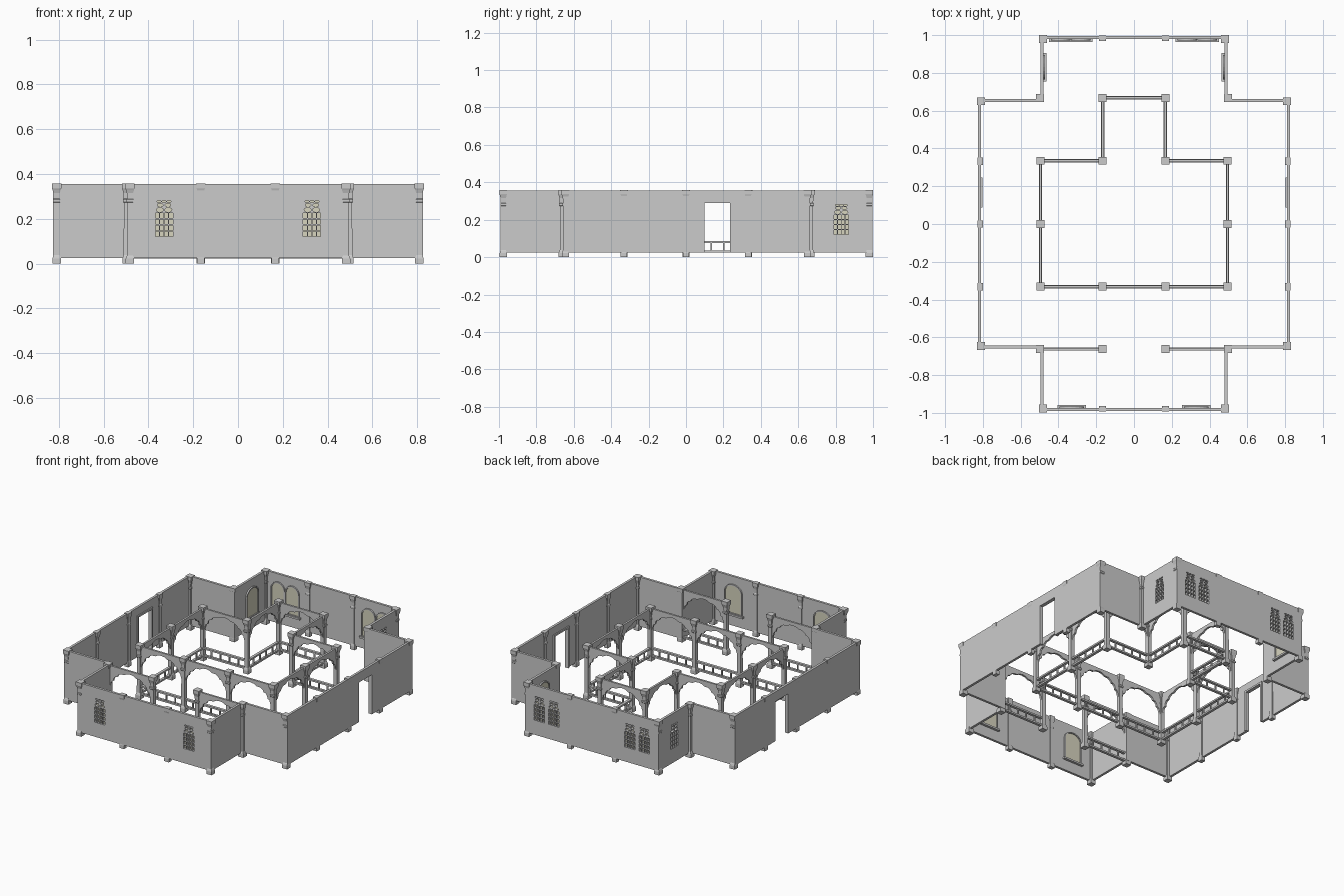
import bpy, bmesh
from math import sin, cos, pi
from mathutils import Vector, Matrix

if "Cube" in bpy.data.objects:
    bpy.data.objects.remove(bpy.data.objects["Cube"])

glass = bpy.data.materials.new("window_glass")
glass.diffuse_color = (0.68, 0.66, 0.52, 1)
glass.use_nodes = True
glass.node_tree.nodes["Principled BSDF"].inputs["Base Color"].default_value = glass.diffuse_color
Z0, Z1, T = 0.025, 0.355, 0.016          # wall bottom, wall top, wall thickness


def add(name, mesh, mat=None):
    ob = bpy.data.objects.new(name, mesh)
    bpy.context.collection.objects.link(ob)
    if mat:
        mesh.materials.append(mat)
    return ob


class Line:
    """Upright drawing plane between two plan points: along, up, outward."""
    def __init__(self, a, b):
        self.a, d = Vector((*a, 0)), Vector((b[0] - a[0], b[1] - a[1], 0))
        self.len, self.u = d.length, d.normalized()
        self.w = self.u.cross(Vector((0, 0, 1)))

    def at(self, x, y):
        return (Vector((x, y, 0)) - self.a).dot(self.u)

    def plate(self, name, loops, thick, off=0.0, mat=None):
        """Extruded flat shape; loops after the first are holes."""
        cu = bpy.data.curves.new(name, 'CURVE')
        cu.dimensions, cu.fill_mode, cu.extrude = '2D', 'BOTH', thick / 2
        for pts in loops:
            sp = cu.splines.new('POLY')
            sp.points.add(len(pts) - 1)
            sp.use_cyclic_u = True
            for p, (s, z) in zip(sp.points, pts):
                p.co = (s, z, 0, 1)
        tmp = bpy.data.objects.new(name, cu)
        me = bpy.data.meshes.new_from_object(tmp)
        bpy.data.objects.remove(tmp)
        me.materials.clear()
        for f in me.polygons:
            f.use_smooth = False
        m = Matrix((self.u, Vector((0, 0, 1)), self.w)).transposed().to_4x4()
        m.translation = self.a + self.w * off
        me.transform(m)
        return add(name, me, mat)


def rect(x0, z0, x1, z1):
    return [(x0, z0), (x1, z0), (x1, z1), (x0, z1)]


def oval(x, z, rx, rz, n=10):
    return [(x + rx * cos(2 * pi * i / n), z + rz * sin(2 * pi * i / n)) for i in range(n)]


def arched(x, half, z0, spring, top, n=10):
    return [(x - half, z0), (x + half, z0)] + [
        (x + half * cos(pi * i / n), spring + (top - spring) * sin(pi * i / n)) for i in range(n + 1)]


# ---- square column: stacked rings with base, shaft, collar, flare and cap
PROFILE = [(.019, 0), (.019, .022), (.016, .032), (.013, .038), (.0125, .272), (.016, .276),
           (.016, .286), (.013, .29), (.014, .315), (.019, .332), (.021, .336), (.021, .358)]


def column(name, x, y, sx=1.0, sy=1.0):
    bm = bmesh.new()
    rings = [[bm.verts.new((x + i * h * sx, y + j * h * sy, z))
              for i, j in ((-1, -1), (1, -1), (1, 1), (-1, 1))] for h, z in PROFILE]
    bm.faces.new(rings[0][::-1])
    bm.faces.new(rings[-1])
    for lo, hi in zip(rings, rings[1:]):
        for k in range(4):
            bm.faces.new((lo[k], lo[(k + 1) % 4], hi[(k + 1) % 4], hi[k]))
    me = bpy.data.meshes.new(name)
    bm.to_mesh(me)
    bm.free()
    add(name, me)


# ---- window: pane holes for the wall, plus glass, inner frame and sill
def pane_holes(c):
    holes = []
    for i in range(4):
        x = c + (i - 1.5) * .0205
        holes += [rect(x - .0082, .122 + j * .027, x + .0082, .144 + j * .027) for j in range(4)]
    holes += [oval(c + s * .019, .24, .016, .010) for s in (-1, 1)]
    holes += [oval(c + s * .017, .2615, .013, .008) for s in (-1, 1)]
    holes += [oval(c + s * .022, .2775, .010, .005) for s in (-1, 0, 1)]
    return holes


def window_inside(line, c, half):
    inner = -T / 2
    line.plate("window_glass", [arched(c, half, .11, .25, .295)], .003, inner - .0015, glass)
    line.plate("window_frame", [arched(c, half + .007, .105, .25, .303),
                                arched(c, half, .112, .25, .295)], .009, inner - .0045)


def sill(line, c, half):
    line.plate("window_sill", [rect(c - half, .095, c + half, .107)], .016, -T / 2 - .008)


# ---- outer walls, walked counter-clockwise
right = [(.487, -.983), (.487, -.65), (.818, -.65), (.818, .655), (.487, .655), (.487, .988)]
plan = right + [(-x, y) for x, y in reversed(right)]
singles = {4: [(.487, .83)], 6: [(-.487, .83)], 11: [(-.33, -.983), (.33, -.983)]}
doubles = {5: [(-.335, .988), (.335, .988)]}
for i, a in enumerate(plan):
    line = Line(a, plan[(i + 1) % 12])
    outline, holes = rect(-T / 2, Z0, line.len + T / 2, Z1), []
    for p in singles.get(i, []):
        c = line.at(*p)
        holes += pane_holes(c)
        window_inside(line, c, .058)
        sill(line, c, .075)
    for p in doubles.get(i, []):
        c = line.at(*p)
        sill(line, c, .115)
        for s in (-.053, .053):
            holes += pane_holes(c + s)
            window_inside(line, c + s, .045)
    if i in (2, 8):                       # side doorways
        d = line.at(a[0], .167)
        l, r = d - .068, d + .068
        e = line.len + T / 2
        outline = [(-T / 2, Z0), (l, Z0), (l, .29), (r, .29), (r, Z0), (e, Z0), (e, Z1), (-T / 2, Z1)]
        line.plate("door_frame", [[(l - .012, Z0), (l, Z0), (l, .29), (r, .29), (r, Z0),
                                   (r + .012, Z0), (r + .012, .302), (l - .012, .302)]],
                   .008, -T / 2 - .004)
    line.plate("outer_wall", [outline] + holes, T)

# ---- columns on the outer walls
for s in (-1, 1):
    for x, y in ((.482, -.977), (.497, -.662), (.809, -.645), (.809, .65), (.497, .667), (.482, .98)):
        column("corner_column", s * x, y)
    for y in (-.332, 0, .332):
        column("wall_pilaster", s * .814, y, .7, .9)
    column("front_pilaster", s * .166, -.979, .9, .7)
    column("back_pilaster", s * .166, .984, .9, .7)

# ---- inner arcade: scalloped arch above, railing below
SCALLOP = [(.155, .20), (.146, .222), (.140, .243), (.126, .250), (.123, .268), (.112, .281),
           (.098, .284), (.09, .298), (.07, .310), (.045, .311), (.025, .322)]


def bay(a, b):
    line = Line(a, b)
    c = line.len / 2
    k = c / .166
    low = [(c - d * k, z) for d, z in SCALLOP] + [(c, .326)] + [(c + d * k, z) for d, z in reversed(SCALLOP)]
    line.plate("arch", [[(0, .20)] + low + [(line.len, .20), (line.len, .347), (0, .347)]], .013)
    step = line.len / 5
    cells = [rect(j * step + .004, .036, (j + 1) * step - .004, .075) for j in range(5)]
    line.plate("railing", [rect(0, .024, line.len, .084)] + cells, .009)
    for z in (.024, .075):
        line.plate("rail", [rect(0, z, line.len, z + .011)], .018)


half = [(.166, -.332), (.495, -.332), (.495, 0), (.495, .335), (.166, .335), (.166, .668)]
ring = half + [(-x, y) for x, y in reversed(half)]
for i, p in enumerate(ring):
    column("inner_column", *p)
    bay(p, ring[(i + 1) % 12])

# front passage: one bay each side of the open middle
for s in (-1, 1):
    column("passage_column", s * .166, -.662)
    bay((s * .166, -.662), (s * .495, -.662))
